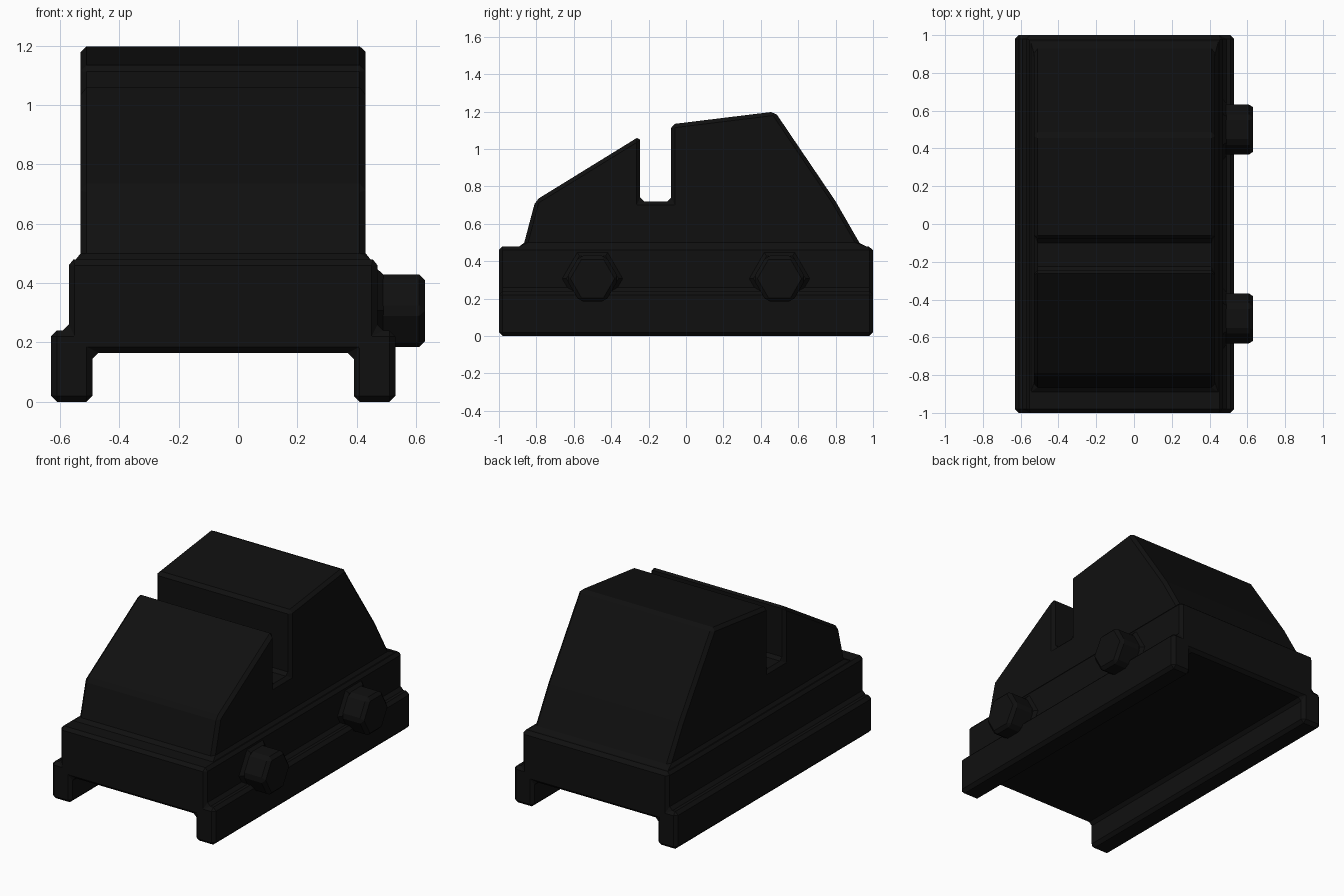
import bpy, bmesh, math
from mathutils import Matrix

cube = bpy.data.objects.get("Cube")
if cube:
    bpy.data.objects.remove(cube, do_unlink=True)

BEVEL = 0.02
MID = -0.05  # centre line of the clamp, bolts stick out on +x

black = bpy.data.materials.new("matte black")
black.use_nodes = True
black.diffuse_color = (0.005, 0.005, 0.005, 1)
black.node_tree.nodes["Principled BSDF"].inputs["Base Color"].default_value = (0.005, 0.005, 0.005, 1)


def add_object(name, bm):
    bmesh.ops.recalc_face_normals(bm, faces=bm.faces)
    mesh = bpy.data.meshes.new(name)
    bm.to_mesh(mesh)
    bm.free()
    mesh.materials.append(black)
    obj = bpy.data.objects.new(name, mesh)
    bpy.context.collection.objects.link(obj)
    return obj


def extrude(name, points, direction):
    """Closed outline pushed along a direction."""
    bm = bmesh.new()
    face = bm.faces.new([bm.verts.new(p) for p in points])
    new = bmesh.ops.extrude_face_region(bm, geom=[face])["geom"]
    bmesh.ops.translate(bm, vec=direction,
                        verts=[v for v in new if isinstance(v, bmesh.types.BMVert)])
    return add_object(name, bm)


def add_bevel(obj):
    mod = obj.modifiers.new("chamfer", 'BEVEL')
    mod.width = BEVEL
    mod.segments = 1
    mod.limit_method = 'ANGLE'
    mod.angle_limit = math.radians(20)
    mod.use_clamp_overlap = False


# Stepped rail clamp with an open channel underneath
half = [(0.44, 0.165), (0.44, 0), (0.58, 0), (0.58, 0.24), (0.52, 0.24), (0.52, 0.48)]
section = half + [(-x, z) for x, z in reversed(half)]
base = extrude("rail_clamp", [(MID + x, -1, z) for x, z in section], (0, 2, 0))

# Sloped sight block with a cross slot, sunk into the clamp
side = [(-0.87, 0.4), (-0.87, 0.48), (-0.805, 0.725), (-0.245, 1.07),
        (-0.245, 0.72), (-0.08, 0.72), (-0.08, 1.132), (0.475, 1.2),
        (0.8, 0.72), (0.938, 0.48), (0.938, 0.4)]
block = extrude("slotted_block", [(MID - 0.48, y, z) for y, z in side], (0.96, 0, 0))

# Fuse both and chamfer every edge, inner corners included
union = base.modifiers.new("fuse", 'BOOLEAN')
union.operation = 'UNION'
union.solver = 'EXACT'
union.object = block
bpy.context.view_layer.update()
fused = bpy.data.meshes.new_from_object(base.evaluated_get(bpy.context.evaluated_depsgraph_get()))
base.modifiers.clear()
base.data = fused
bpy.data.objects.remove(block, do_unlink=True)
add_bevel(base)

# Hexagonal bolt heads, each with a small flare at its foot
RADIUS = 0.1414


def hex_part(name, y, x0, x1, r0, r1):
    bm = bmesh.new()
    bmesh.ops.create_cone(bm, cap_ends=True, segments=6, radius1=r0, radius2=r1, depth=x1 - x0)
    # a corner of the hexagon points along y
    bmesh.ops.rotate(bm, verts=bm.verts, matrix=Matrix.Rotation(math.pi / 2, 3, 'Y'))
    if max(abs(v.co.z) for v in bm.verts) > r0 * 0.95:
        bmesh.ops.rotate(bm, verts=bm.verts, matrix=Matrix.Rotation(math.pi / 6, 3, 'X'))
    bmesh.ops.translate(bm, verts=bm.verts, vec=((x0 + x1) / 2, y, 0.307))
    return add_object(name, bm)


for label, y in (("front", -0.5), ("rear", 0.5)):
    add_bevel(hex_part(label + "_bolt_head", y, 0.43, 0.63, RADIUS, RADIUS))
    hex_part(label + "_bolt_flare", y, 0.465, 0.49, RADIUS + 0.026, RADIUS - 0.002)
